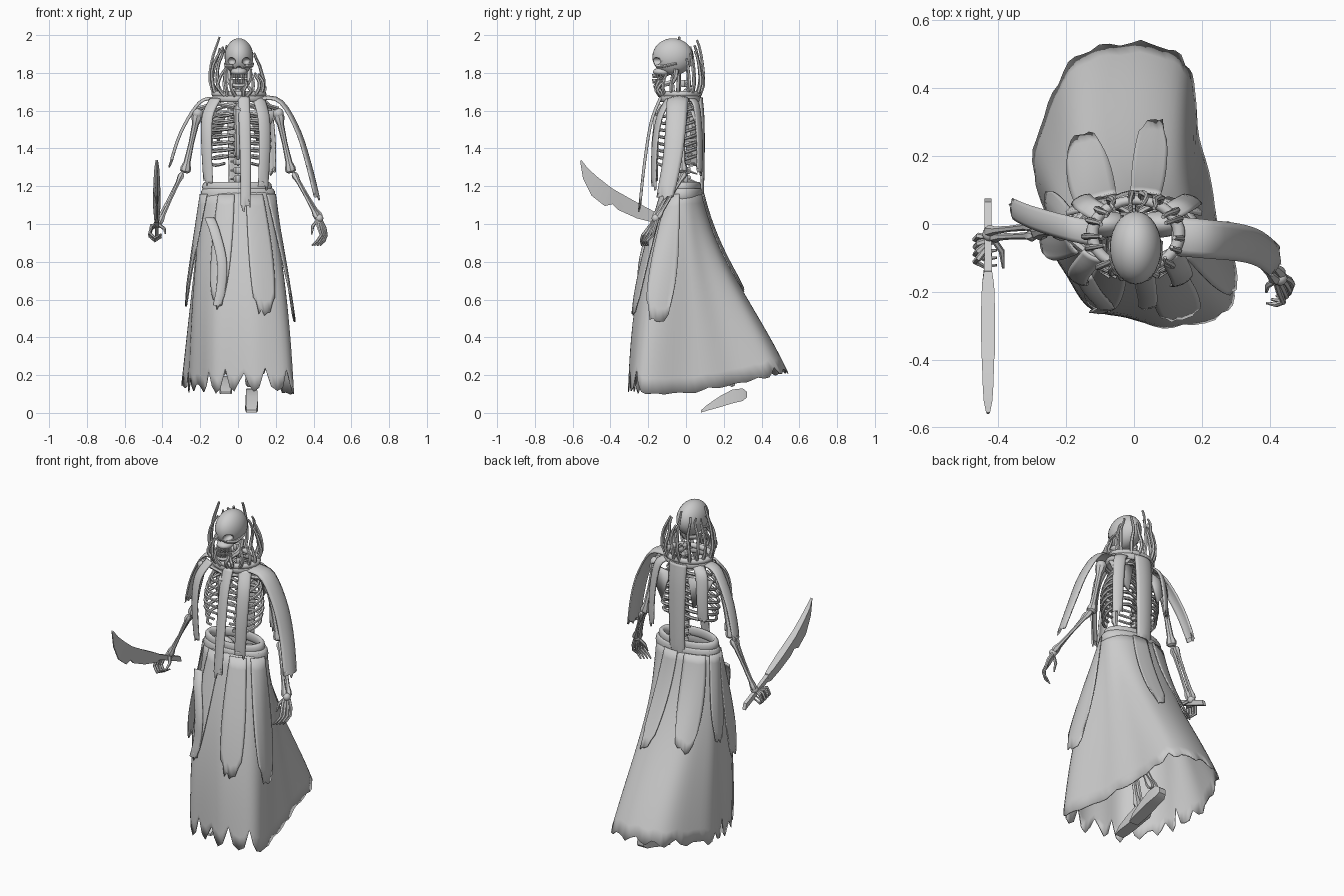
import bpy, math, random
from mathutils import Vector as V

if "Cube" in bpy.data.objects:
    bpy.data.objects.remove(bpy.data.objects["Cube"])
random.seed(4)
TAU = math.tau


def finish(ob, thick=0.0, angle=40):
    if thick:
        m = ob.modifiers.new("thickness", 'SOLIDIFY')
        m.thickness, m.offset = thick, 0
    ob.data.polygons.foreach_set("use_smooth", [True] * len(ob.data.polygons))
    ob.data.set_sharp_from_angle(angle=math.radians(angle))
    return ob


def mesh_obj(name, verts, faces, thick=0.0, angle=40):
    me = bpy.data.meshes.new(name)
    me.from_pydata([tuple(v) for v in verts], [], faces)
    ob = bpy.data.objects.new(name, me)
    bpy.context.collection.objects.link(ob)
    return finish(ob, thick, angle)


def grid(name, rows, closed=False, thick=0.0, angle=40, caps=False):
    n = len(rows[0])
    faces = [(i * n + j, i * n + (j + 1) % n, (i + 1) * n + (j + 1) % n, (i + 1) * n + j)
             for i in range(len(rows) - 1) for j in range(n if closed else n - 1)]
    if caps:
        faces += [tuple(range(n))[::-1], tuple((len(rows) - 1) * n + j for j in range(n))]
    return mesh_obj(name, [v for r in rows for v in r], faces, thick, angle)


def smooth_at(pts, s, closed=False):
    """Catmull-Rom point at s in 0..1."""
    n = len(pts)
    f = s * (n if closed else n - 1)
    i = math.floor(f) if closed else min(int(f), n - 2)
    f -= i
    g = (lambda k: V(pts[k % n])) if closed else (lambda k: V(pts[max(0, min(n - 1, k))]))
    a, b, c, d = g(i - 1), g(i), g(i + 1), g(i + 2)
    return 0.5 * (2 * b + (c - a) * f + (2 * a - 5 * b + 4 * c - d) * f * f + (3 * b - a - 3 * c + d) * f ** 3)


def tubes(name, paths, res=1):
    """paths: list of (points, radii); all swept into one mesh."""
    cu = bpy.data.curves.new(name, 'CURVE')
    cu.dimensions, cu.bevel_depth, cu.bevel_resolution, cu.use_fill_caps = '3D', 1.0, res, True
    for pts, rad in paths:
        sp = cu.splines.new('POLY')
        sp.points.add(len(pts) - 1)
        for p, co, r in zip(sp.points, pts, rad):
            p.co, p.radius = (*co, 1), r
    tmp = bpy.data.objects.new(name + "_path", cu)
    bpy.context.collection.objects.link(tmp)
    bpy.context.view_layer.update()
    me = bpy.data.meshes.new_from_object(tmp.evaluated_get(bpy.context.evaluated_depsgraph_get()))
    bpy.data.objects.remove(tmp)
    ob = bpy.data.objects.new(name, me)
    bpy.context.collection.objects.link(ob)
    return finish(ob)


def bone(a, b, r):
    a, b = V(a), V(b)
    ts = (0, .03, .08, .18, .5, .82, .92, .97, 1)
    ks = (.8, 1.5, 1.6, 1, .8, 1, 1.6, 1.5, .8)
    return [a.lerp(b, t) for t in ts], [r * k for k in ks]


def taper(pts, r0, r1, n=9):
    return [smooth_at(pts, i / (n - 1)) for i in range(n)], [r0 + (r1 - r0) * i / (n - 1) for i in range(n)]


def ball(name, loc, scale, seg=20, rot=(0, 0, 0)):
    bpy.ops.mesh.primitive_uv_sphere_add(segments=seg, ring_count=seg // 2 + 2, location=loc, rotation=rot)
    ob = bpy.context.object
    ob.name, ob.scale = name, scale
    return finish(ob)


def roll(name, loc, rx, ry, r, h):
    bpy.ops.mesh.primitive_torus_add(location=loc, major_segments=36, minor_segments=10,
                                     major_radius=1, minor_radius=r / rx)
    ob = bpy.context.object
    ob.name, ob.scale = name, (rx, ry, h / (r / rx))
    return finish(ob)


def ribbon(name, pts, w, side0, side1=None):
    side0, side1 = V(side0), V(side1 or side0)
    rows, n = [], 16
    jag = [random.uniform(0, .07) for _ in range(7)]
    for i in range(n):
        s = i / (n - 1)
        p, q = smooth_at(pts, s), smooth_at(pts, max(0, s - .02))
        t = (smooth_at(pts, min(1, s + .02)) - q).normalized()
        sd = side0.lerp(side1, s).normalized()
        nm = sd.cross(t)
        k = w * (1 - .2 * s * s)
        rows.append([p + sd * k * u - nm * k * .25 * (1 - u * u) * (1 if nm.dot(p - V((0, -.04, p.z - .1))) < 0 else -1)
                     - t * (jag[j] if i == n - 1 else 0) for j, u in enumerate(x / 3 - 1 for x in range(7))])
    return grid(name, rows, thick=.009)


# skull with cut eye sockets and nose, cheeks, jaw and teeth
skull = ball("cranium", (.005, -.07, 1.885), (.076, .108, .098), 28)
for x, z, s in ((-.035, 1.862, .024), (.045, 1.862, .024), (.005, 1.825, .013)):
    c = ball("socket_cutter", (x, -.158, z), (s, .035, s * .8), 16)
    c.hide_render = True
    m = skull.modifiers.new("socket", 'BOOLEAN')
    m.operation, m.object, m.solver = 'DIFFERENCE', c, 'EXACT'
bpy.context.view_layer.update()
cut = bpy.data.meshes.new_from_object(skull.evaluated_get(bpy.context.evaluated_depsgraph_get()))
skull.modifiers.clear()
skull.data = cut
for o in [o for o in bpy.data.objects if o.name.startswith("socket_cutter")]:
    bpy.data.objects.remove(o)
ball("upper_jaw", (.005, -.125, 1.805), (.045, .05, .025), 16)
jaw = [(.062, -.05, 1.82), (.056, -.07, 1.755), (.033, -.14, 1.735), (.005, -.16, 1.73),
       (-.023, -.14, 1.735), (-.046, -.07, 1.755), (-.052, -.05, 1.82)]
tubes("lower_jaw", [taper(jaw, .014, .014, 19)])
teeth = []
for i in range(9):
    a = math.radians(-160 + 17.5 * i)
    p = V((.005 + .042 * math.cos(a), -.115 + .058 * math.sin(a), 0))
    for z0, z1 in ((1.795, 1.773), (1.768, 1.745)):
        teeth.append(([p + V((0, 0, z0)), p + V((0, 0, z1))], [.007, .006]))
tubes("teeth", teeth)
tubes("cheek_bones", [taper([(.005 + s * .03, -.155, 1.835), (.005 + s * .066, -.12, 1.835),
                             (.005 + s * .073, -.05, 1.85)], .009, .007) for s in (-1, 1)])

# spine: stacked vertebrae with rear spurs
spine = []
for i in range(15):
    z = 1.10 + i * .046
    y = .025 - .02 * math.sin(i * .38) - (.05 * max(0, i - 10) / 4)
    spine.append(([(0, y, z + d) for d in (-.018, -.011, .011, .018)], [.017, .023, .023, .017]))
    spine.append(([(0, y, z), (0, y + .055, z - .02)], [.009, .004]))
    spine.append(([(-.04, y + .01, z), (.04, y + .01, z)], [.006, .006]))
tubes("spine", spine)

# rib cage
ribs = []
for i in range(8):
    z = 1.615 - i * .037
    w = .10 + .07 * math.sin(min(1, (i + 1) / 5) * math.pi / 2) - .008 * max(0, i - 5)
    fx = .025 if i < 6 else .05 + .02 * (i - 6)
    for s in (-1, 1):
        ribs.append(taper([(s * .015, .035, z), (s * w * .6, .055, z + .005), (s * w, -.02, z - .02),
                           (s * w * .8, -.11, z - .045), (s * fx, -.155, z - .035)], .009, .008, 15))
tubes("ribs", ribs)
tubes("breast_bone", [([(0, -.13, 1.63), (0, -.15, 1.6), (0, -.16, 1.5), (0, -.16, 1.38), (0, -.15, 1.34)],
                       [.015, .024, .017, .018, .006])])

# shoulders, arms, hands
for s, nm in ((-1, "right"), (1, "left")):
    sh = (s * .213, -.02, 1.585)
    elbow = (s * .282, -.02, 1.27)
    wrist = V((-.425, -.03, 1.0)) if s < 0 else V((.43, -.16, 1.03))
    tubes(nm + "_collar_bone", [taper([(s * .02, -.11, 1.62), (s * .11, -.1, 1.635), (s * .21, -.02, 1.61)], .011, .013)])
    mesh_obj(nm + "_shoulder_blade", [(s * .06, .065, 1.6), (s * .2, .03, 1.6), (s * .18, .05, 1.54), (s * .1, .075, 1.43)],
             [(0, 1, 2, 3)], .014)
    ball(nm + "_shoulder_joint", sh, (.03, .03, .03), 14)
    tubes(nm + "_upper_arm", [bone(sh, elbow, .018)], 2)
    tubes(nm + "_forearm", [bone(V(elbow) + V((s * .012, d, 0)), wrist + V((s * d * .6, d * .6, 0)), .011) for d in (-.014, .014)])
    fingers = []
    for f in range(4):
        if s < 0:    # fingers closed round the grip
            y, z = -.035 - f * .022, .965 + f * .006
            pts = [wrist + V((-.005, -.01 - f * .008, -.01)), (-.458, y, z + .01), (-.468, y - .01, z - .03),
                   (-.44, y - .025, z - .055), (-.405, y - .02, z - .035)]
        else:        # relaxed fingers
            d = f * .018 - .03
            pts = [wrist + V((d * .4, d * .3, -.01)), (.445 + d * .6, -.18 + d * .6, .98), (.455 + d * .5, -.2 + d, .94),
                   (.44 + d * .7, -.22 + d * .6, .91), (.415 + d * .8, -.215 + d * .6, .885)]
        fingers.append((pts, [.009, .0095, .0085, .0075, .004]))
    tip = V((-.385, -.13, .95)) if s < 0 else V((.39, -.2, .945))
    fingers.append(([wrist, wrist.lerp(tip, .5) + V((-s * .015, 0, 0)), tip], [.009, .009, .004]))
    tubes(nm + "_fingers", fingers)
    ball(nm + "_wrist", wrist, (.022, .022, .022), 12)

# sword: grip and notched curved blade lying in the y-z plane
def slab(name, secs):
    grid(name, [[(-.43 - a, y0, z0), (-.43 + a, y0, z0), (-.43 + b, y1, z1), (-.43 - b, y1, z1)]
                for (y0, z0), (y1, z1), a, b in secs], closed=True, caps=True, angle=20)
slab("sword_grip", [((.065, .955), (.075, .92), .01, .01), ((-.05, 1.005), (-.04, .97), .01, .01),
                    ((-.15, 1.05), (-.14, 1.015), .012, .012)])
slab("sword_blade", [((-.14, 1.05), (-.13, 1.01), .012, .012), ((-.18, 1.072), (-.16, 1.005), .018, .012),
                     ((-.27, 1.12), (-.26, 1.03), .021, .004), ((-.35, 1.165), (-.36, 1.075), .02, .003),
                     ((-.385, 1.185), (-.39, 1.105), .02, .004), ((-.40, 1.195), (-.43, 1.095), .018, .003),
                     ((-.47, 1.25), (-.50, 1.15), .016, .003), ((-.52, 1.295), (-.545, 1.24), .013, .003),
                     ((-.555, 1.34), (-.56, 1.33), .006, .002)])

# collar, tendrils rising from it
roll("collar_lower", (.005, -.03, 1.665), .128, .1, .014, .02)
roll("collar_upper", (.005, -.03, 1.688), .128, .1, .018, .016)
tend = []
for i in range(18):
    a = TAU * (i + random.uniform(-.3, .3)) / 18
    c, s = math.cos(a), math.sin(a)
    h = .2 + .07 * math.cos(a - math.radians(150)) + random.uniform(-.05, .05)
    if s < -.6:
        h *= .6
    p = lambda r, z: V((.005 + c * r * 1.05 + random.uniform(-.01, .01), -.035 + s * r * .93, 1.69 + z))
    tend.append(taper([p(.115, -.01), p(.138, h * .25), p(.13, h * .6), p(.114, h * .88), p(.1, h)], .011, .006, 10))
tubes("collar_tendrils", tend)

# cloth straps hanging from the collar
X, Y = (1, 0, 0), (0, 1, 0)
ribbon("front_strap_right", [(-.12, -.09, 1.66), (-.16, -.14, 1.57), (-.165, -.165, 1.42), (-.155, -.16, 1.2)], .032, (.9, -.45, 0))
ribbon("front_strap_middle", [(.03, -.13, 1.67), (.035, -.18, 1.54), (.04, -.215, 1.33), (.04, -.245, 1.06)], .03, X)
ribbon("front_strap_left", [(.11, -.09, 1.66), (.135, -.14, 1.56), (.14, -.165, 1.4), (.13, -.17, 1.17)], .034, (.9, .4, 0))
ribbon("shoulder_strap_left", [(.11, -.035, 1.66), (.22, -.045, 1.645), (.31, -.055, 1.5), (.37, -.075, 1.32), (.425, -.12, 1.1)],
       .056, Y, (.25, 1, 0))
ribbon("shoulder_strap_right", [(-.11, -.03, 1.66), (-.2, -.01, 1.64), (-.3, .02, 1.48), (-.365, .05, 1.28)], .036, Y)
ribbon("back_strap_middle", [(.0, .07, 1.67), (.0, .08, 1.55), (.0, .082, 1.35), (.0, .078, 1.12)], .055, X)
ribbon("back_strap_left", [(.1, .03, 1.66), (.145, .055, 1.62), (.17, .07, 1.45), (.175, .07, 1.25)], .032, (.9, -.5, 0))
ribbon("back_strap_right", [(-.1, .03, 1.66), (-.14, .055, 1.62), (-.155, .07, 1.5), (-.16, .07, 1.36)], .032, (.9, .5, 0))
ribbon("hanging_front_strip", [(-.15, -.15, 1.03), (-.12, -.2, .95), (-.085, -.24, .8), (-.09, -.25, .66), (-.115, -.26, .55)], .026, X)

# skirt: waist ellipse blended to a wind-swept ragged hem
HEM = [(.235, .05), (.2, .22), (.175, .38), (.14, .5), (.02, .53), (-.13, .52), (-.22, .42), (-.29, .25),
       (-.28, .09), (-.255, -.01), (-.21, -.13), (-.135, -.235), (-.02, -.28), (.11, -.3), (.265, -.275), (.285, -.15)]
HEM = [(x, y, .11 + .2 * max(0, y)) for x, y in HEM]

def cloth(deg, t, off=0.0):
    a = math.radians(deg)
    c, s = math.cos(a), math.sin(a)
    h = smooth_at(HEM, (deg % 360) / 360, True)
    p = V((.188 * c, -.02 + .1 * s, 1.18)).lerp(h, t)
    b = .05 * math.sin(math.pi * t) * max(0, -s) + .006 * t * math.sin(a * 9) + off
    return p + V((c * b, s * b - .08 * (1 - t) * math.sin(math.pi * t) * max(0, s), 0))

rows, N = [], 80
tear = []
for j in range(N):     # deeper tears, three columns wide, away from the smooth left side
    k = (.02, .06, .13)[(0, 1, 2, 1)[j % 4]] * random.uniform(.4, 1.1)
    tear.append(k * (.15 if j < 12 or j > 72 else .5 if j < 40 else 1) - .015)
for i in range(15):
    t = i / 14
    rows.append([cloth(360 * j / N, t * (1 - tear[j] * t ** 8)) for j in range(N)])
grid("skirt", rows, closed=True, thick=.006)
roll("belt_upper", (-.005, -.02, 1.195), .165, .088, .02, .028)
roll("belt_lower", (0, -.02, 1.155), .178, .098, .02, .035)

# overlapping skirt panels: centre angle, half angle, length, flare
for k, (a, hw, ln, fl) in enumerate(((296, 14, .64, .005), (335, 17, .67, .03), (252, 13, .6, .005),
                                     (80, 13, .58, .01), (125, 20, .55, .01), (170, 18, .5, .015), (200, 16, .6, .03))):
    ends = [ln * (1 - .16 * abs(u / 4 - 1) ** 2.5) - random.uniform(0, .05) for u in range(9)]
    grid("skirt_panel_%d" % (k + 1),
         [[cloth(a + hw * (u / 4 - 1) * (1 - .3 * (v / 10) ** 3), .02 + (ends[u] - .02) * v / 10, .01 + fl * v / 10)
           for u in range(9)] for v in range(11)], thick=.006)

# pelvis, legs and feet
for s, nm, knee, ankle, toe, heel in ((-1, "right", (-.085, -.13, .64), (-.065, -.03, .2), (-.065, -.2, .105), (-.065, .02, .14)),
                                      (1, "left", (.08, .02, .62), (.072, .25, .14), (.072, .08, .008), (.072, .3, .075))):
    ball(nm + "_hip_bone", (s * .08, 0, 1.12), (.065, .04, .07), 14, (0, s * .5, 0))
    tubes(nm + "_thigh_bone", [bone((s * .1, -.01, 1.08), knee, .02)], 2)
    tubes(nm + "_shin_bones", [bone(V(knee) + V((d, 0, -.02)), V(ankle) + V((d, 0, 0)), .013) for d in (-.014, .016)])
    t, h = V(toe), V(heel)
    secs = []
    for f, lo, hi, w in ((0, -.006, .006, .028), (.15, -.006, .025, .034), (.45, -.008, .05, .034), (.75, -.008, .065, .033), (1, -.012, .055, .03), (1.1, 0, .03, .022)):
        p = t.lerp(h, f)
        secs.append([p + V((-w, 0, lo)), p + V((w, 0, lo)), p + V((w * .9, 0, hi)), p + V((-w * .9, 0, hi))])
    grid(nm + "_foot", secs, closed=True, caps=True)
